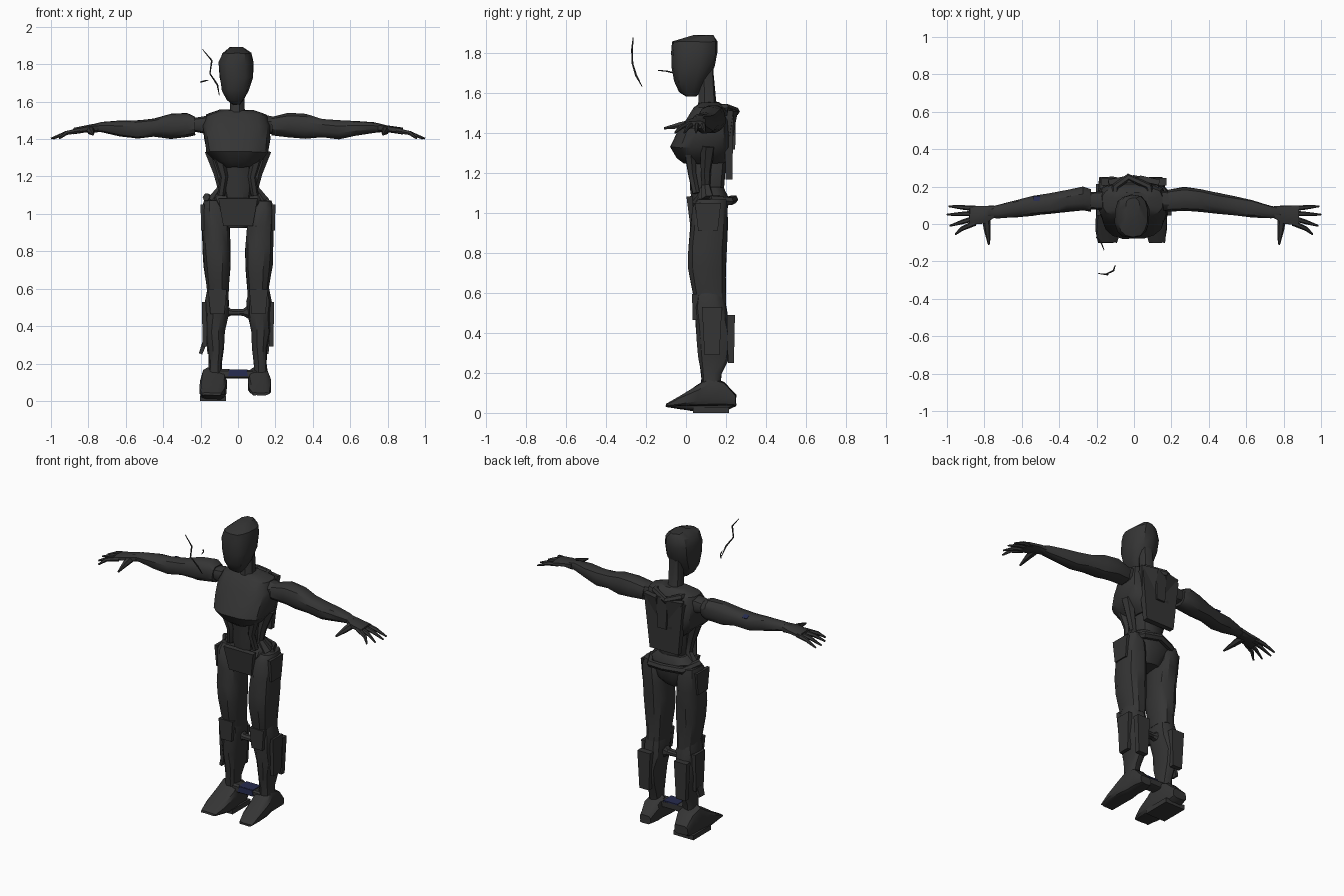
import bpy
import bmesh
import math
import random
from mathutils import Vector, Euler

random.seed(4)
default_cube = bpy.data.objects.get("Cube")
if default_cube:
    bpy.data.objects.remove(default_cube, do_unlink=True)


def make_material(name, color):
    material = bpy.data.materials.new(name)
    material.use_nodes = True
    material.diffuse_color = color
    material.node_tree.nodes["Principled BSDF"].inputs["Base Color"].default_value = color
    return material


CHARCOAL = make_material("charcoal", (.035, .035, .035, 1))
NAVY = make_material("dark navy", (.02, .025, .08, 1))


def finish(obj, material=CHARCOAL, angle=32):
    """Assign the colour and shade smooth while keeping hard creases."""
    obj.data.materials.clear()
    obj.data.materials.append(material)
    bpy.ops.object.select_all(action="DESELECT")
    obj.select_set(True)
    bpy.context.view_layer.objects.active = obj
    bpy.ops.object.shade_smooth_by_angle(angle=math.radians(angle))
    return obj


def add_mesh(name, bm, material=CHARCOAL):
    bmesh.ops.recalc_face_normals(bm, faces=bm.faces)
    mesh = bpy.data.meshes.new(name)
    bm.to_mesh(mesh)
    bm.free()
    obj = bpy.data.objects.new(name, mesh)
    bpy.context.collection.objects.link(obj)
    return finish(obj, material)


def loft(name, axis, rows, side=1, sides=12, power=2.6, jitter=.003):
    """Skin rings along an axis; a row is position, then low/high on the other two axes."""
    bm = bmesh.new()
    rings = []
    for pos, low_a, high_a, low_b, high_b in rows:
        ring = []
        for i in range(sides):
            turn = math.tau * (i + .5) / sides
            c, s = math.cos(turn), math.sin(turn)
            c = math.copysign(abs(c) ** (2 / power), c)
            s = math.copysign(abs(s) ** (2 / power), s)
            a = (low_a + high_a + c * (high_a - low_a)) / 2
            b = (low_b + high_b + s * (high_b - low_b)) / 2
            co = {"x": (pos, a, b), "y": (a, pos, b), "z": (a, b, pos)}[axis]
            wobble = Vector([random.uniform(-jitter, jitter) for _ in co])
            co = Vector(co) + wobble
            co.x *= side
            ring.append(bm.verts.new(co))
        rings.append(ring)
    for lower, upper in zip(rings, rings[1:]):
        for i in range(sides):
            j = (i + 1) % sides
            bm.faces.new((lower[i], lower[j], upper[j], upper[i]))
    bm.faces.new(rings[0])
    bm.faces.new(rings[-1])
    return add_mesh(name, bm)


def strand(name, points, radii, side=1):
    """Tapered rod through a few points."""
    curve = bpy.data.curves.new(name, "CURVE")
    curve.dimensions = "3D"
    curve.bevel_depth = 1
    curve.bevel_resolution = 1
    curve.use_fill_caps = True
    spline = curve.splines.new("POLY")
    spline.points.add(len(points) - 1)
    for point, (x, y, z), radius in zip(spline.points, points, radii):
        point.co = (side * x, y, z, 1)
        point.radius = radius
    obj = bpy.data.objects.new(name, curve)
    bpy.context.collection.objects.link(obj)
    bpy.ops.object.select_all(action="DESELECT")
    obj.select_set(True)
    bpy.context.view_layer.objects.active = obj
    bpy.ops.object.convert(target="MESH")
    return finish(bpy.context.view_layer.objects.active)


def plate(name, center, size, tilt=(0, 0, 0), taper=.75, material=CHARCOAL):
    """Armour slab whose lower edge is narrower."""
    bm = bmesh.new()
    bmesh.ops.create_cube(bm, size=1)
    turn = Euler([math.radians(t) for t in tilt])
    for v in bm.verts:
        co = Vector([a * b for a, b in zip(v.co, size)])
        if v.co.z < 0:
            co.x *= taper
            co.y *= taper
        v.co = turn.to_matrix() @ co + Vector(center)
    return add_mesh(name, bm, material)


# Head, neck and collar
loft("head", "z", [
    (1.585, -.03, .01, 0, .05), (1.61, -.06, .03, -.035, .075),
    (1.66, -.085, .06, -.06, .1), (1.73, -.1, .08, -.073, .14),
    (1.81, -.105, .083, -.075, .155), (1.86, -.085, .072, -.07, .157),
    (1.89, -.045, .03, .03, .14)], sides=14)
loft("neck", "z", [(1.5, -.06, .05, .05, .17), (1.56, -.045, .035, .065, .15),
                   (1.72, -.045, .035, .06, .14)])
strand("collar", [(-.11, .08, 1.52), (-.1, .2, 1.53), (-.03, .25, 1.51),
                  (.08, .2, 1.53), (.1, .08, 1.52)], [.02] * 5)

# Torso
loft("chest", "z", [
    (1.25, -.08, .08, -.01, .2), (1.28, -.12, .12, -.05, .22),
    (1.33, -.17, .165, -.08, .235), (1.4, -.18, .175, -.045, .235),
    (1.47, -.19, .175, 0, .225), (1.53, -.17, .155, .04, .2),
    (1.555, -.1, .08, .07, .17)], sides=16, power=3)
loft("abdomen", "z", [
    (1.04, -.06, .06, .03, .18), (1.12, -.085, .08, .02, .19),
    (1.2, -.09, .085, .015, .2), (1.28, -.07, .07, 0, .21)])
plate("back_plate", (-.005, .215, 1.33), (.27, .045, .32))
plate("spine_plate", (0, .235, 1.42), (.08, .03, .2))
loft("pelvis", "z", [
    (.925, -.07, .05, .05, .17), (.97, -.1, .1, .03, .2),
    (1.05, -.13, .13, .025, .215), (1.09, -.15, .14, .05, .21),
    (1.13, -.1, .09, .05, .19)])
plate("pelvis_plate", (0, .025, 1.01), (.21, .03, .15), tilt=(6, 0, 0))
strand("belt", [(-.17, .1, 1.09), (-.11, .2, 1.06), (0, .24, 1.07),
                (.1, .22, 1.06), (.15, .12, 1.07)], [.022] * 5)

for label, s in (("left", 1), ("right", -1)):
    # Flank struts and shoulder blades
    strand(label + "_flank", [(.14, .11, 1.34), (.105, .1, 1.22), (.09, .1, 1.14),
                              (.13, .11, 1.07)], [.04, .027, .022, .035], s)
    strand(label + "_rib", [(.1, .02, 1.3), (.075, .03, 1.2), (.09, .05, 1.1)],
           [.03, .022, .02], s)
    plate(label + "_shoulder_blade", (s * .08, .225, 1.45), (.11, .03, .13), tilt=(-8, 0, s * -12))

    # Arm
    loft(label + "_shoulder_joint", "x", [(.14, .07, .18, 1.42, 1.53), (.25, .08, .17, 1.44, 1.51)], s)
    start = .18 if s > 0 else .23
    loft(label + "_arm", "x", [
        (start, .065, .185, 1.42, 1.52), (.27, .07, .2, 1.41, 1.54),
        (.36, .065, .185, 1.4, 1.535), (.45, .055, .165, 1.41, 1.51),
        (.54, .045, .15, 1.4, 1.5), (.63, .035, .13, 1.415, 1.5),
        (.73, .03, .1, 1.435, 1.49), (.78, .035, .09, 1.44, 1.48)], s)
    # Hand, fingers and thumb
    loft(label + "_palm", "x", [
        (.75, .03, .1, 1.435, 1.485), (.8, 0, .1, 1.435, 1.475),
        (.88, -.01, .1, 1.425, 1.46)], s, sides=8)
    tips = [(.99, .095), (1, .05), (.985, -.01), (.955, -.055)]
    for i, (tip_x, tip_y) in enumerate(tips):
        root = .083 - i * .026
        strand(f"{label}_finger_{i + 1}", [
            (.85, root, 1.445), (.92, (root + tip_y) / 2, 1.432),
            (tip_x, tip_y, 1.403)], [.015, .012, .005], s)
    strand(label + "_thumb", [(.79, .04, 1.45), (.785, -.03, 1.44), (.775, -.11, 1.425)],
           [.024, .018, .006], s)

    # Thigh, knee and shin
    loft(label + "_thigh", "z", [
        (.55, .05, .165, .045, .2), (.62, .045, .17, .03, .2),
        (.72, .038, .185, .01, .2), (.82, .038, .19, .01, .205),
        (.93, .045, .192, .02, .21), (1.03, .06, .195, .03, .21),
        (1.07, .09, .18, .06, .2)], s)
    loft(label + "_shin", "z", [
        (.13, .085, .16, .08, .17), (.2, .085, .155, .075, .18),
        (.28, .075, .16, .06, .22), (.37, .07, .175, .05, .235),
        (.46, .05, .175, .045, .215), (.53, .045, .18, .04, .205),
        (.6, .06, .165, .05, .19)], s)
    plate(label + "_knee_plate", (s * .11, .045, .53), (.1, .03, .13))
    plate(label + "_calf_plate", (s * .13, .225, .37), (.09, .04, .24))
    plate(label + "_outer_calf", (s * .178, .13, .41), (.03, .1, .24))
    plate(label + "_hip_plate", (s * .19, .11, .98), (.02, .13, .14))

    # Foot: the right one is wider and stands lower
    low, high, lift = (.05, .175, .03) if s > 0 else (.06, .205, 0)
    loft(label + "_foot", "y", [
        (-.1, low + .03, high - .01, .03, .045), (-.03, low + .01, high, .02 + lift / 2, .085),
        (.06, low, high, .005 + lift, .14), (.12, low + .01, high - .01, .005 + lift, .18),
        (.19, low + .01, high - .01, .005 + lift, .155),
        (.25, low + .03, high - .02, .035, .09)], s, power=4)

plate("right_sole", (-.133, .125, .015), (.14, .18, .03), taper=1)
plate("right_calf_flap", (-.19, .13, .28), (.025, .06, .06), tilt=(0, 20, 0))

# Webs between the legs
loft("knee_web", "x", [(-.08, .09, .17, .43, .53), (-.035, .1, .15, .455, .49),
                       (.03, .1, .15, .455, .49), (.07, .09, .17, .43, .53)], sides=8)
loft("ankle_web", "x", [(-.1, .08, .16, .12, .17), (.1, .08, .16, .12, .165)], sides=8, power=5)
plate("ankle_patch", (0, .12, .165), (.1, .08, .008), taper=1, material=NAVY)
plate("ankle_patch_front", (0, .079, .15), (.09, .006, .035), taper=1.2, material=NAVY)
plate("arm_patch", (-.52, .135, 1.492), (.035, .03, .008), tilt=(-25, 0, 0), material=NAVY)

# Loose strands in front of the face
strand("long_strand", [(-.19, -.265, 1.88), (-.14, -.27, 1.82), (-.15, -.268, 1.75),
                       (-.11, -.25, 1.69), (-.1, -.22, 1.635)], [.002, .005, .004, .005, .002])
strand("short_strand", [(-.2, -.07, 1.705), (-.175, -.1, 1.712), (-.16, -.14, 1.715)],
       [.004, .004, .002])
